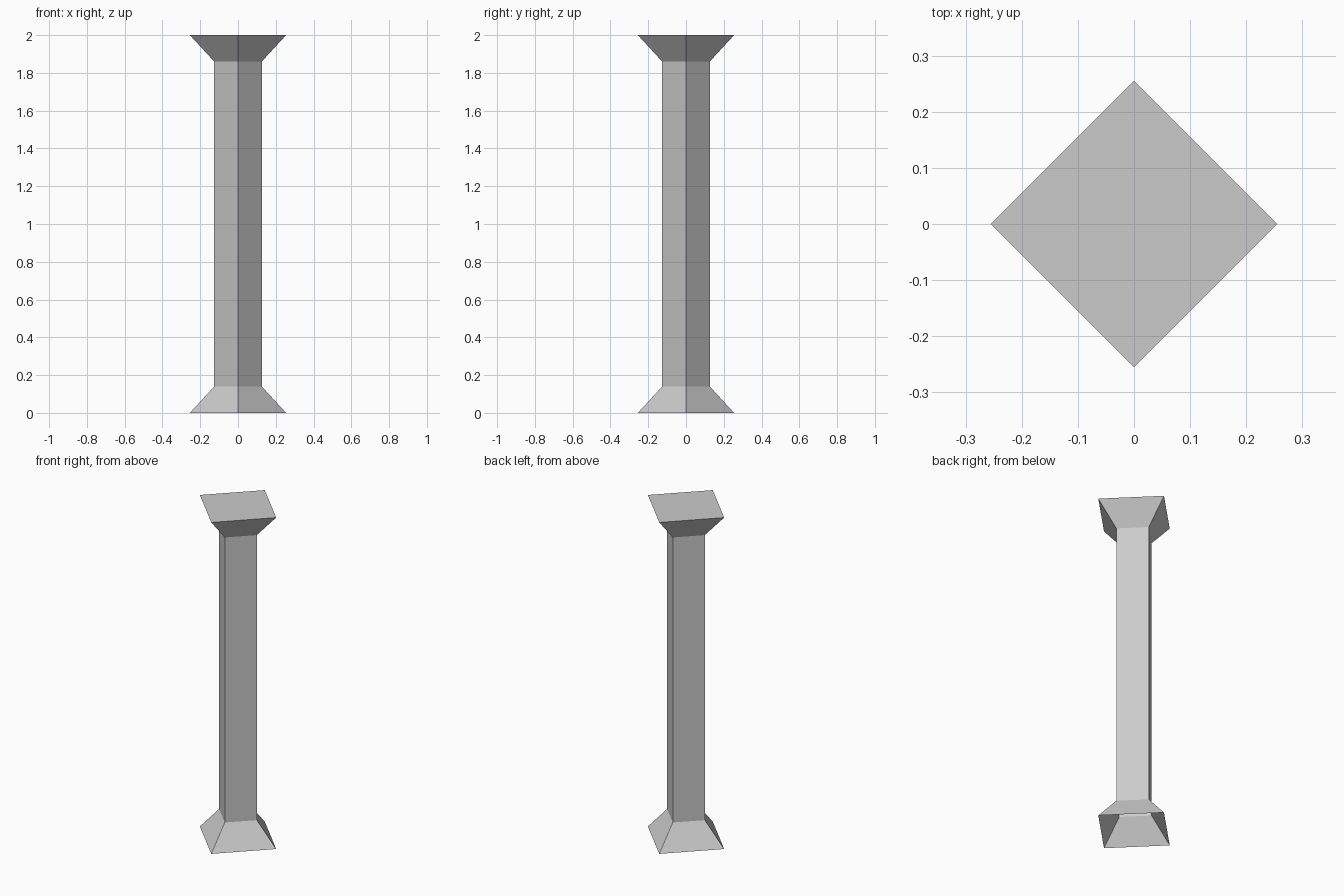
import bpy, bmesh
from math import cos, sin, pi

if "Cube" in bpy.data.objects:
    bpy.data.objects.remove(bpy.data.objects["Cube"])

# (half-diagonal, height) of the square section, from open foot to closed top
PROFILE = [(0.255, 0.0), (0.126, 0.14), (0.126, 1.86), (0.255, 2.0)]
SIDES = 4


def loft_column(name, profile):
    bm = bmesh.new()
    rings = [[bm.verts.new((r * cos(2 * pi * i / SIDES), r * sin(2 * pi * i / SIDES), z))
              for i in range(SIDES)] for r, z in profile]
    # Side walls of base flare, shaft and capital
    for low, high in zip(rings, rings[1:]):
        for i in range(SIDES):
            j = (i + 1) % SIDES
            bm.faces.new((low[i], low[j], high[j], high[i]))
    # Flat top; the underside stays open
    bm.faces.new(rings[-1])
    mesh = bpy.data.meshes.new(name)
    bm.to_mesh(mesh)
    bm.free()
    obj = bpy.data.objects.new(name, mesh)
    bpy.context.collection.objects.link(obj)
    return obj


loft_column("square_column", PROFILE)
